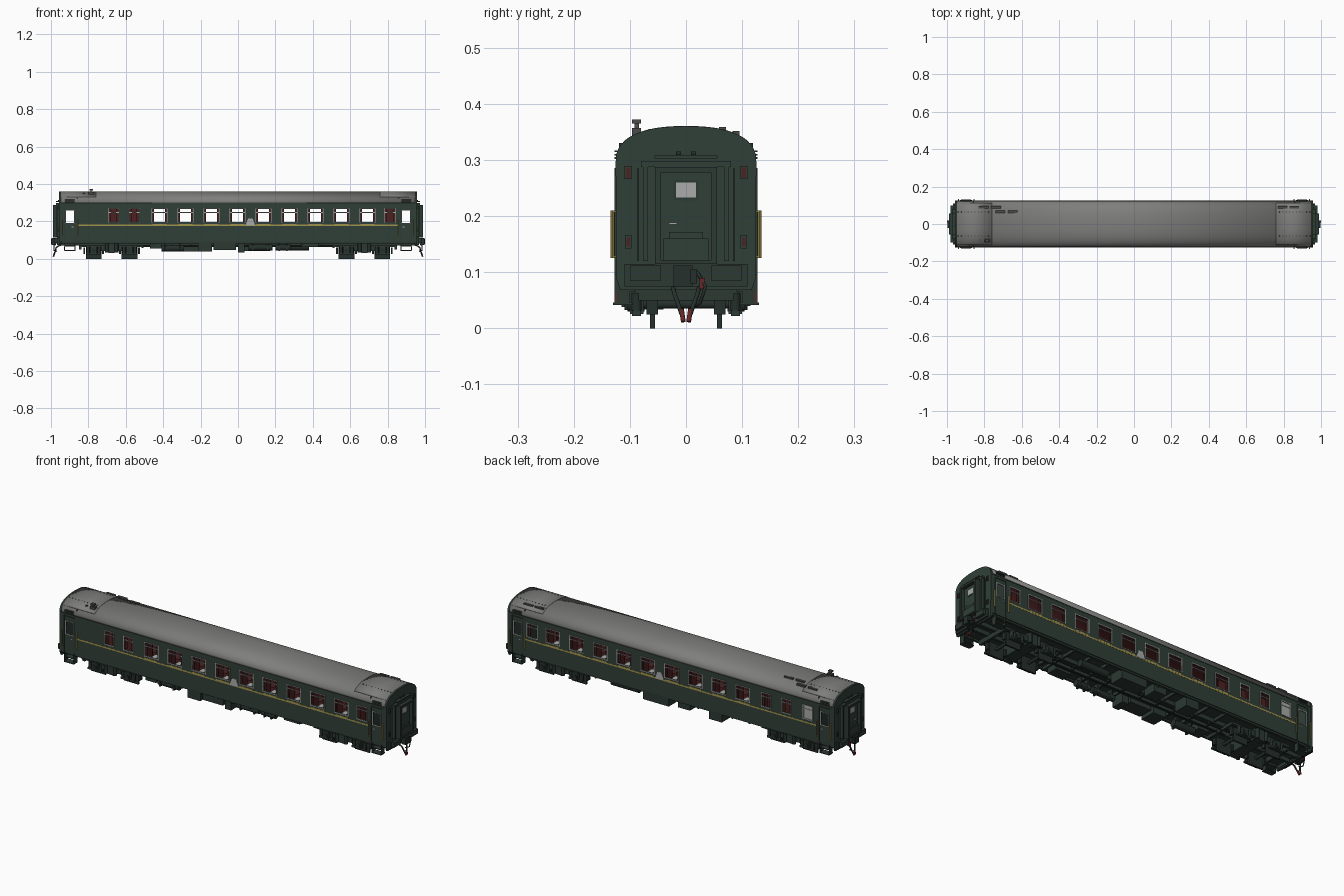
import bpy, bmesh, math
from mathutils import Matrix, Vector

def material(name, rgb):
    m = bpy.data.materials.new(name)
    m.diffuse_color = (*rgb, 1)
    return m

GREEN = material("dark green paint", (0.030, 0.050, 0.039))
UNDER = material("underframe green", (0.025, 0.041, 0.033))
GREY = material("roof grey", (0.21, 0.21, 0.205))
YELLOW = material("yellow lining", (0.36, 0.29, 0.07))
MAROON = material("maroon interior", (0.075, 0.016, 0.016))
SILVER = material("window frame grey", (0.40, 0.41, 0.40))
VENT = material("vent grey", (0.07, 0.07, 0.07))
RED = material("signal red", (0.13, 0.02, 0.02))
BLACK = material("dark iron", (0.018, 0.029, 0.024))

def finish(name, bm, *mats, smooth=False):
    me = bpy.data.meshes.new(name)
    bm.to_mesh(me)
    bm.free()
    for m in mats:
        me.materials.append(m)
    ob = bpy.data.objects.new(name, me)
    bpy.context.collection.objects.link(ob)
    if smooth:
        bpy.ops.object.select_all(action='DESELECT')
        bpy.context.view_layer.objects.active = ob
        ob.select_set(True)
        bpy.ops.object.shade_smooth_by_angle(angle=math.radians(35))
    return ob

def copies(mx, my):
    return [(sx, sy) for sx in ((1, -1) if mx else (1,)) for sy in ((1, -1) if my else (1,))]

# boxes given as (x0, x1, y0, y1, z0, z1), optionally mirrored in x and y
def boxes(name, mat, items, mx=False, my=False):
    bm = bmesh.new()
    for x0, x1, y0, y1, z0, z1 in items:
        for sx, sy in copies(mx, my):
            loc = Matrix.Translation((sx * (x0 + x1) / 2, sy * (y0 + y1) / 2, (z0 + z1) / 2))
            bmesh.ops.create_cube(bm, size=1, matrix=loc @ Matrix.Diagonal((x1 - x0, y1 - y0, z1 - z0, 1)))
    return finish(name, bm, mat)

# cylinders given as (centre, radius, length, axis)
def cylinders(name, mat, items, mx=False, my=False, seg=20):
    bm = bmesh.new()
    for c, r, l, axis in items:
        rot = Vector((0, 0, 1)).rotation_difference(Vector(axis)).to_matrix().to_4x4()
        for sx, sy in copies(mx, my):
            bmesh.ops.create_cone(bm, cap_ends=True, segments=seg, radius1=r, radius2=r, depth=l,
                                  matrix=Matrix.Translation((sx * c[0], sy * c[1], c[2])) @ rot)
    return finish(name, bm, mat, smooth=True)

def pipe(name, mat, pts, r):
    cu = bpy.data.curves.new(name, 'CURVE')
    cu.dimensions = '3D'
    cu.bevel_depth, cu.bevel_resolution, cu.use_fill_caps = r, 2, True
    sp = cu.splines.new('POLY')
    sp.points.add(len(pts) - 1)
    for p, co in zip(sp.points, pts):
        p.co = (*co, 1)
    cu.materials.append(mat)
    ob = bpy.data.objects.new(name, cu)
    bpy.context.collection.objects.link(ob)

# roof arch as a superellipse; grow pushes it outwards
def arch(n=28, grow=0.0, a0=0.0, a1=math.pi):
    pts = []
    for i in range(n + 1):
        a = a0 + (a1 - a0) * i / n
        c, s = math.cos(a), max(0, math.sin(a))
        y = math.copysign(abs(c) ** (2 / 2.4), c) * (0.1245 + grow)
        pts.append((y, 0.297 + (0.0625 + grow) * s ** (2 / 2.4)))
    return pts

def sheet(name, pts, x0, x1, *mats):
    bm = bmesh.new()
    rows = [[bm.verts.new((x, y, z)) for y, z in pts] for x in (x0, x1)]
    for i in range(len(pts) - 1):
        bm.faces.new((rows[0][i], rows[0][i + 1], rows[1][i + 1], rows[1][i])[::-1])
    bm.normal_update()
    if sum(f.normal.z for f in bm.faces) < 0:
        bmesh.ops.reverse_faces(bm, faces=bm.faces)
    return finish(name, bm, *mats, smooth=True)

def solidify(ob, t, inner=0):
    m = ob.modifiers.new("thickness", 'SOLIDIFY')
    m.thickness, m.offset, m.material_offset = t, -1, inner

# roof shell and the raised end panels
solidify(sheet("roof", arch(), -0.949, 0.949, GREY, MAROON), 0.004, 1)
for s, tag in ((-1, "left"), (1, "right")):
    lo, hi = sorted((s * 0.76, s * 0.948))
    solidify(sheet("roof_end_panel_" + tag, arch(20, 0.0012, 0.5, math.pi - 0.5), lo, hi, GREY), 0.002)

# side walls with window openings
WZ, DZ = (0.198, 0.266), (0.192, 0.257)
big = [(-0.42 + 0.139 * i - 0.038, -0.42 + 0.139 * i + 0.038) for i in range(9)]
small = {-1: [(-0.69, -0.64), (-0.58, -0.53), (0.785, 0.84)],
         1: [(-0.825, -0.775), (-0.70, -0.65), (-0.58, -0.53), (0.785, 0.84)]}
doors = [(-0.919, -0.877), (0.877, 0.919)]
for side, tag in ((-1, "front"), (1, "back")):
    holes = [(a, b, *WZ) for a, b in big + small[side]] + [(a, b, *DZ) for a, b in doors]
    xs = sorted({-0.947, 0.947} | {v for h in holes for v in h[:2]})
    zs = sorted({0.092, 0.298, *WZ, *DZ})
    bm = bmesh.new()
    for x0, x1 in zip(xs, xs[1:]):
        for z0, z1 in zip(zs, zs[1:]):
            cx, cz = (x0 + x1) / 2, (z0 + z1) / 2
            if any(a < cx < b and c < cz < d for a, b, c, d in holes):
                continue
            q = [bm.verts.new((x, side * 0.1245, z)) for x, z in ((x0, z0), (x1, z0), (x1, z1), (x0, z1))]
            bm.faces.new(q if side < 0 else q[::-1])
    bmesh.ops.remove_doubles(bm, verts=bm.verts, dist=1e-5)
    solidify(finish("side_wall_" + tag, bm, GREEN, MAROON), 0.005, 1)

    # window frames, sash bars, curtains
    def out(x0, x1, z0, z1, d0=0.120, d1=0.1262):
        return (x0, x1, *sorted((side * d0, side * d1)), z0, z1)
    frames, curtains = [], []
    t = 0.004
    for a, b, c, d in holes:
        frames += [out(a - t, a, c - t, d + t), out(b, b + t, c - t, d + t),
                   out(a, b, c - t, c), out(a, b, d, d + t)]
    for a, b in big + small[side]:
        frames.append(out(a, b, 0.246, 0.250, 0.120, 0.1245))
        w = 0.008 if b - a > 0.06 else 0.012
        curtains += [out(a, a + w, *WZ, 0.113, 0.117), out(b - w, b, *WZ, 0.113, 0.117)]
    boxes("window_frames_" + tag, SILVER, frames)
    boxes("curtains_" + tag, MAROON, curtains)
    # stripe below the windows, yellow sills and the small board amidships
    boxes("yellow_stripe_" + tag, YELLOW, [out(-0.855, 0.855, 0.175, 0.1825, 0.1235, 0.1252)])
    boxes("yellow_sills_" + tag, YELLOW, [out(a, b, 0.1825, 0.187, 0.1235, 0.1256) for a, b in big])
    bm = bmesh.new()
    q = [bm.verts.new((x, side * 0.1268, z)) for x, z in ((0.04, 0.178), (0.092, 0.178), (0.078, 0.216), (0.054, 0.216))]
    bm.faces.new(q if side < 0 else q[::-1])
    solidify(finish("side_board_" + tag, bm, SILVER), 0.002)
boxes("frosted_pane", SILVER, [(-0.825, -0.775, 0.119, 0.122, *WZ)])

# side doors: frame bars, handles, yellow handrails, rain gutter
boxes("door_frames", UNDER, [(0.865, 0.868, 0.124, 0.1275, 0.095, 0.285), (0.928, 0.931, 0.124, 0.1275, 0.095, 0.285),
                             (0.865, 0.931, 0.124, 0.1275, 0.282, 0.286)], True, True)
boxes("door_handles", SILVER, [(0.88, 0.89, 0.124, 0.128, 0.168, 0.172)], True, True)
cylinders("handrails", YELLOW, [((0.855, 0.131, 0.168), 0.0035, 0.085, (0, 0, 1)),
                                ((0.938, 0.131, 0.168), 0.0035, 0.085, (0, 0, 1))], True, True, 8)
boxes("handrail_mounts", YELLOW, [(x - 0.002, x + 0.002, 0.123, 0.132, z, z + 0.003)
                                  for x in (0.855, 0.938) for z in (0.126, 0.207)], True, True)
boxes("rain_gutter", GREEN, [(-0.947, 0.947, 0.1235, 0.126, 0.2945, 0.2985)], my=True)
boxes("side_louvres", UNDER, [(0.875, 0.925, 0.120, 0.1275, 0.302 + 0.006 * i, 0.305 + 0.006 * i) for i in range(3)], True, True)

# end walls follow the roof section
for s, tag in ((-1, "left"), (1, "right")):
    bm = bmesh.new()
    sect = arch(28, 0.0008) + [(-0.1245, 0.09), (-0.117, 0.068), (0.117, 0.068), (0.1245, 0.09)]
    f = bm.faces.new([bm.verts.new((s * 0.957, y, z)) for y, z in sect])
    f.normal_update()
    if f.normal.x * s < 0:
        f.normal_flip()
    solidify(finish("end_wall_" + tag, bm, GREEN), 0.010)

# gangway, end door and end fittings
boxes("gangway_outer_frame", GREEN, [(0.957, 0.972, 0.068, 0.077, 0.12, 0.296), (0.957, 0.972, -0.077, -0.068, 0.12, 0.296),
                                     (0.957, 0.972, -0.08, 0.08, 0.288, 0.298), (0.957, 0.972, -0.056, 0.056, 0.303, 0.308)], True)
boxes("gangway_inner_frame", UNDER, [(0.957, 0.99, 0.045, 0.055, 0.12, 0.286), (0.957, 0.99, -0.055, -0.045, 0.12, 0.286),
                                     (0.957, 0.99, -0.055, 0.055, 0.278, 0.288), (0.957, 0.99, -0.055, 0.055, 0.115, 0.122)], True)
boxes("end_door", GREEN, [(0.957, 0.972, -0.045, 0.045, 0.12, 0.28), (0.972, 0.984, -0.04, 0.04, 0.122, 0.16),
                          (0.972, 0.98, -0.03, 0.03, 0.16, 0.172)], True)
boxes("end_door_window_frame", UNDER, [(0.970, 0.973, -0.022, 0.022, 0.228, 0.264)], True)
boxes("end_door_window", SILVER, [(0.971, 0.974, -0.018, 0.018, 0.233, 0.260)], True)
boxes("end_door_handle", SILVER, [(0.971, 0.977, -0.03, -0.016, 0.185, 0.189)], True)
boxes("end_lights", BLACK, [(0.955, 0.963, 0.009, 0.018, 0.309, 0.315)], True, True)
boxes("tail_lamp_cases", GREEN, [(0.955, 0.962, 0.096, 0.11, 0.266, 0.289), (0.955, 0.961, 0.097, 0.109, 0.142, 0.166)], True, True)
boxes("tail_lamps", MAROON, [(0.961, 0.9635, 0.099, 0.107, 0.268, 0.287), (0.96, 0.9625, 0.100, 0.106, 0.146, 0.162)], True, True)
boxes("end_grab_bars", UNDER, [(0.957, 0.964, 0.084, 0.087, 0.12, 0.285)], True, True)
boxes("buffer_beam", UNDER, [(0.945, 0.967, -0.11, 0.11, 0.075, 0.115), (0.957, 0.982, 0.045, 0.1, 0.085, 0.112),
                             (0.957, 0.982, -0.1, -0.045, 0.085, 0.112)], True)
boxes("coupler", BLACK, [(0.93, 0.975, -0.014, 0.014, 0.082, 0.105), (0.972, 0.996, -0.022, 0.012, 0.074, 0.112),
                         (0.984, 1.0, 0.008, 0.02, 0.08, 0.106)], True)
boxes("coupler_lever", RED, [(0.975, 0.982, 0.024, 0.034, 0.07, 0.09)], True)
for s in (-1, 1):
    for y in (-0.008, 0.008):
        pipe("brake_hose", BLACK, [(s * 0.95, y * 3, 0.075), (s * 0.972, y * 2.5, 0.06), (s * 0.978, y * 1.5, 0.038), (s * 0.982, y, 0.025)], 0.004)
        pipe("hose_end", RED, [(s * 0.98, y, 0.034), (s * 0.987, y * 0.6, 0.012)], 0.0045)
    pipe("jumper_cable", BLACK, [(s * 0.965, 0.02, 0.1), (s * 0.985, 0.035, 0.075), (s * 0.985, 0.025, 0.045), (s * 0.968, 0.015, 0.04)], 0.003)

# interior
boxes("floor", UNDER, [(-0.947, 0.947, -0.119, 0.119, 0.092, 0.102)])
boxes("vestibule_walls", UNDER, [(0.858, 0.862, -0.119, 0.119, 0.1, 0.33)], True)
boxes("compartment_walls", MAROON, [(-0.855, -0.5, -0.003, 0.003, 0.1, 0.33), (0.755, 0.855, -0.003, 0.003, 0.1, 0.33)])
seat_x = [-0.4895 + 0.139 * i for i in range(10)]
boxes("seats", MAROON, [b for x in seat_x for b in ((x - 0.006, x + 0.006, 0.025, 0.115, 0.1, 0.225),
                                                    (x - 0.045, x + 0.045, 0.025, 0.115, 0.1, 0.145))], my=True)
boxes("aisle_carpet", MAROON, [(-0.5, 0.755, -0.024, 0.024, 0.101, 0.104)])
boxes("tables", SILVER, [(-0.42 + 0.139 * i - 0.014, -0.42 + 0.139 * i + 0.014, 0.07, 0.118, 0.186, 0.190) for i in range(9)], my=True)

# roof fittings
vents = [(-0.805, 0.089, 0.344), (-0.738, 0.089, 0.344), (-0.715, 0.065, 0.351), (-0.648, 0.065, 0.351), (0.795, 0.089, 0.344), (0.857, 0.089, 0.344)]
boxes("roof_vents", VENT, [(x - 0.026, x + 0.026, y - 0.006, y + 0.006, z - 0.008, z + 0.0075) for x, y, z in vents])
boxes("roof_rivets", VENT, [(0.775 + 0.018 * i, 0.781 + 0.018 * i, 0.061, 0.067, 0.345, 0.3555) for i in range(10)], True, True)
boxes("chimney", VENT, [(-0.80, -0.77, -0.096, -0.08, 0.335, 0.357), (-0.788, -0.782, -0.092, -0.084, 0.35, 0.366), (-0.83, -0.82, -0.09, -0.08, 0.335, 0.352)])
boxes("chimney_cap", VENT, [(-0.795, -0.775, -0.096, -0.08, 0.365, 0.372)])

# entrance steps
boxes("steps", UNDER, [(0.872, 0.926, 0.095, 0.130, 0.042, 0.046), (0.872, 0.926, 0.09, 0.125, 0.066, 0.070),
                       (0.870, 0.873, 0.1, 0.127, 0.042, 0.095), (0.925, 0.928, 0.1, 0.127, 0.042, 0.095)], True, True)
boxes("step_markers", RED, [(0.928, 0.930, 0.123, 0.126, 0.045, 0.066)], True, True)

# bogies: squared wheel plates, axles, side frames, springs, brakes
axles = (0.58, 0.772)
boxes("wheel_plates", BLACK, [(x - 0.042, x + 0.042, 0.055, 0.064, 0.0, 0.07) for x in axles], True, True)
cylinders("axles", BLACK, [((x, 0, 0.043), 0.008, 0.18, (0, 1, 0)) for x in axles], True)
cylinders("axle_caps", BLACK, [((x, 0.096, 0.043), 0.013, 0.016, (0, 1, 0)) for x in axles], True, True)
frame = [(0.505, 0.85, 0.076, 0.092, 0.062, 0.074), (0.62, 0.732, 0.078, 0.094, 0.042, 0.064), (0.66, 0.692, 0.074, 0.102, 0.03, 0.092)]
for x in axles:
    frame += [(x - 0.016, x + 0.016, 0.076, 0.1, 0.026, 0.066), (x - 0.04, x + 0.04, 0.08, 0.096, 0.022, 0.032)]
boxes("bogie_side_frames", UNDER, frame, True, True)
boxes("bogie_cross_members", UNDER, [(0.645, 0.707, -0.09, 0.09, 0.036, 0.092), (0.505, 0.517, -0.085, 0.085, 0.058, 0.074),
                                     (0.838, 0.85, -0.085, 0.085, 0.05, 0.074)], True)
cylinders("bogie_springs", BLACK, [((x + d, 0.088, 0.047), 0.009, 0.032, (0, 0, 1)) for x in axles for d in (-0.03, 0.03)]
          + [((0.676 + d, 0.1, 0.058), 0.010, 0.05, (0, 0, 1)) for d in (-0.026, 0.026)], True, True, 12)
boxes("brake_blocks", BLACK, [(x + d - 0.005, x + d + 0.005, 0.05, 0.07, 0.025, 0.06) for x in axles for d in (-0.05, 0.05)], True, True)

# underframe beams and equipment
boxes("underframe_beams", UNDER, [(-0.947, 0.947, 0.022, 0.034, 0.07, 0.094), (-0.945, 0.945, 0.108, 0.12, 0.083, 0.094)], my=True)
boxes("cross_beams", UNDER, [(x / 100 - 0.004, x / 100 + 0.004, -0.115, 0.115, 0.076, 0.094) for x in range(-45, 46, 10)])
boxes("equipment_boxes", UNDER, [(-0.215, -0.14, -0.115, -0.03, 0.038, 0.094), (-0.13, -0.01, -0.112, -0.035, 0.048, 0.094),
                                 (0.0, 0.036, -0.11, -0.04, 0.034, 0.094), (-0.29, -0.215, 0.035, 0.115, 0.04, 0.094),
                                 (0.02, 0.17, 0.04, 0.116, 0.042, 0.094), (-0.1, -0.03, 0.04, 0.11, 0.05, 0.094),
                                 (0.34, 0.43, -0.1, -0.04, 0.062, 0.094), (-0.47, -0.41, -0.1, -0.03, 0.056, 0.094)])
cylinders("air_tanks", BLACK, [((0.12, -0.08, 0.06), 0.016, 0.13, (1, 0, 0)), ((0.24, -0.08, 0.06), 0.016, 0.08, (1, 0, 0)),
                               ((-0.35, -0.07, 0.056), 0.018, 0.12, (1, 0, 0)), ((0.3, 0.07, 0.062), 0.018, 0.16, (1, 0, 0))])
boxes("tank_straps", UNDER, [(x - 0.004, x + 0.004, -0.097, -0.062, 0.042, 0.094) for x in (-0.39, -0.31, 0.08, 0.16, 0.22, 0.26)])
cylinders("brake_rods", BLACK, [((0, 0.015, 0.066), 0.004, 1.1, (1, 0, 0))], my=True, seg=8)
